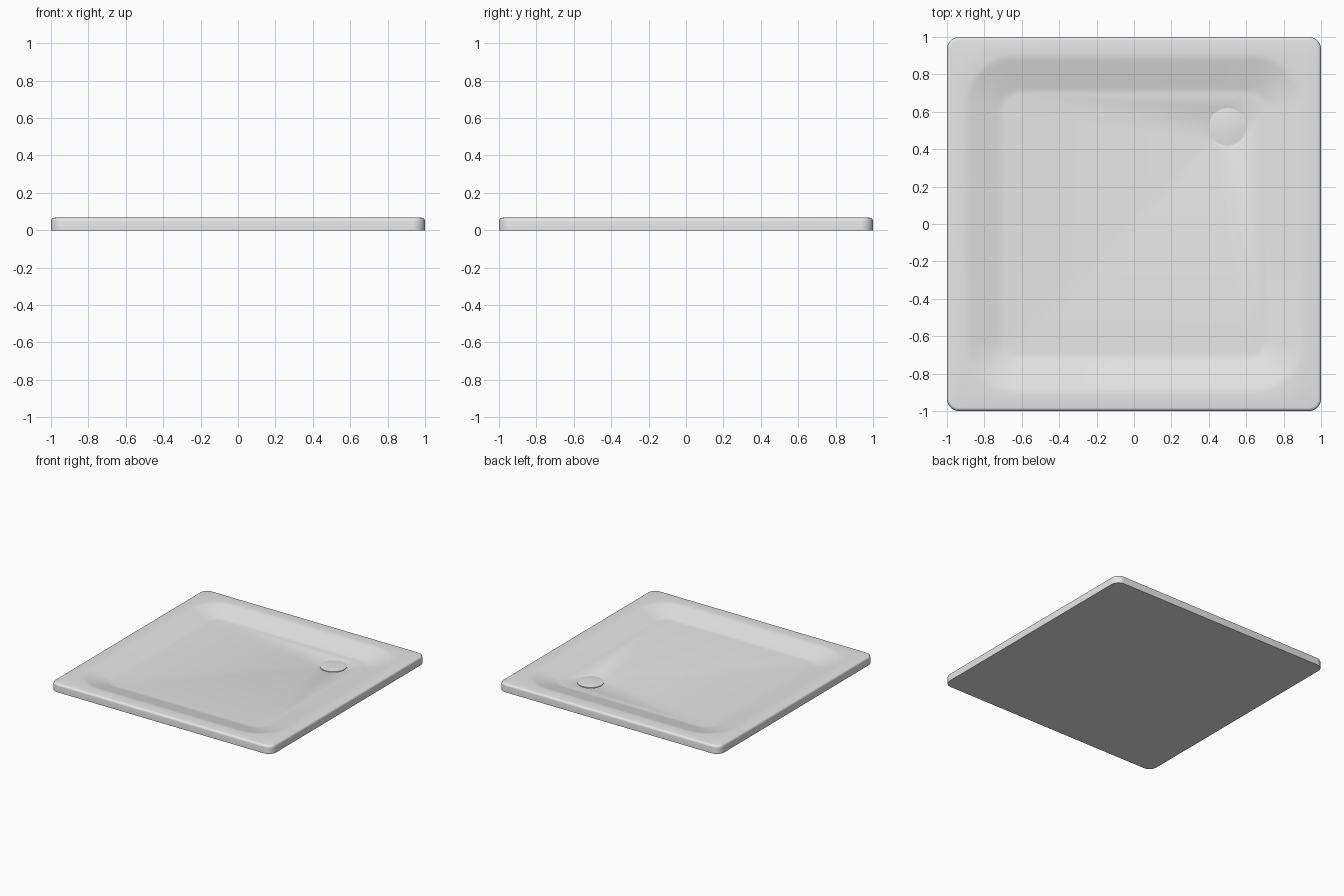
import bpy, bmesh, math

if "Cube" in bpy.data.objects:
    bpy.data.objects.remove(bpy.data.objects["Cube"], do_unlink=True)

CORNER_STEPS = 10
DRAIN_STEPS = 48
DRAIN_X, DRAIN_Y = 0.5, 0.52
RIM_Z, FLOOR_Z = 0.067, 0.02


def make_material(name, color):
    mat = bpy.data.materials.new(name)
    mat.use_nodes = True
    mat.diffuse_color = color
    bsdf = mat.node_tree.nodes["Principled BSDF"]
    bsdf.inputs["Base Color"].default_value = color
    bsdf.inputs["Roughness"].default_value = 0.5
    return mat


def rounded_square(bm, half, radius, z):
    """Ring of vertices around a square with rounded corners."""
    ring = []
    for corner in range(4):
        middle = math.pi / 4 + corner * math.pi / 2
        cx = math.copysign(half - radius, math.cos(middle))
        cy = math.copysign(half - radius, math.sin(middle))
        for i in range(CORNER_STEPS + 1):
            a = (corner + i / CORNER_STEPS) * math.pi / 2
            ring.append(bm.verts.new((cx + radius * math.cos(a), cy + radius * math.sin(a), z)))
    return ring


def circle(bm, radius, z):
    return [bm.verts.new((DRAIN_X + radius * math.cos(2 * math.pi * i / DRAIN_STEPS),
                          DRAIN_Y + radius * math.sin(2 * math.pi * i / DRAIN_STEPS), z))
            for i in range(DRAIN_STEPS)]


def bridge(bm, lower, upper):
    n = len(lower)
    for i in range(n):
        j = (i + 1) % n
        bm.faces.new((lower[i], lower[j], upper[j], upper[i]))


def loft(bm, rings):
    for a, b in zip(rings, rings[1:]):
        bridge(bm, a, b)


def finish(bm, name, mat):
    bmesh.ops.recalc_face_normals(bm, faces=bm.faces)
    mesh = bpy.data.meshes.new(name)
    bm.to_mesh(mesh)
    bm.free()
    mesh.materials.append(mat)
    obj = bpy.data.objects.new(name, mesh)
    bpy.context.collection.objects.link(obj)
    bpy.ops.object.select_all(action="DESELECT")
    obj.select_set(True)
    bpy.context.view_layer.objects.active = obj
    bpy.ops.object.shade_smooth_by_angle(angle=math.radians(35))
    return obj


enamel = make_material("light grey enamel", (0.8, 0.8, 0.8, 1))

# Tray: outer wall and rounded rim
bm = bmesh.new()
BEVEL = 0.018
rings = [rounded_square(bm, 1, 0.065, 0)]
for i in range(5):
    a = i / 4 * math.pi / 2
    inset = BEVEL * (1 - math.cos(a))
    rings.append(rounded_square(bm, 1 - inset, 0.065 - inset, RIM_Z - BEVEL * (1 - math.sin(a))))

# Sloping basin, with softened top and bottom edges
STEPS, SOFT = 16, 0.15
for i in range(STEPS + 1):
    t = i / STEPS
    if t < SOFT:
        drop = t * t / (2 * SOFT)
    elif t > 1 - SOFT:
        drop = 1 - SOFT - (1 - t) ** 2 / (2 * SOFT)
    else:
        drop = t - SOFT / 2
    z = RIM_Z - (RIM_Z - FLOOR_Z) * drop / (1 - SOFT)
    rings.append(rounded_square(bm, 0.91 - 0.22 * t, 0.26 - 0.18 * t, z))
loft(bm, rings)
bm.faces.new(rings[0])

# Floor around the drain, then the drain recess
lip = circle(bm, 0.115, FLOOR_Z)
edges = []
for ring in (rings[-1], lip):
    for i, v in enumerate(ring):
        w = ring[(i + 1) % len(ring)]
        edges.append(bm.edges.get((v, w)) or bm.edges.new((v, w)))
bmesh.ops.triangle_fill(bm, edges=edges, use_beauty=True, normal=(0, 0, 1))
seat = circle(bm, 0.1, FLOOR_Z - 0.006)
bridge(bm, lip, seat)
bm.faces.new(seat)
finish(bm, "shower_tray", enamel)

# Domed drain cover
bm = bmesh.new()
rings = [circle(bm, 0.1, FLOOR_Z - 0.006), circle(bm, 0.1, FLOOR_Z - 0.002)]
for i in range(1, 7):
    r = 0.1 * (1 - i / 7)
    rings.append(circle(bm, r, FLOOR_Z - 0.002 + 0.006 * (1 - (r / 0.1) ** 2)))
loft(bm, rings)
bm.faces.new(rings[-1])
finish(bm, "drain_cover", enamel)
